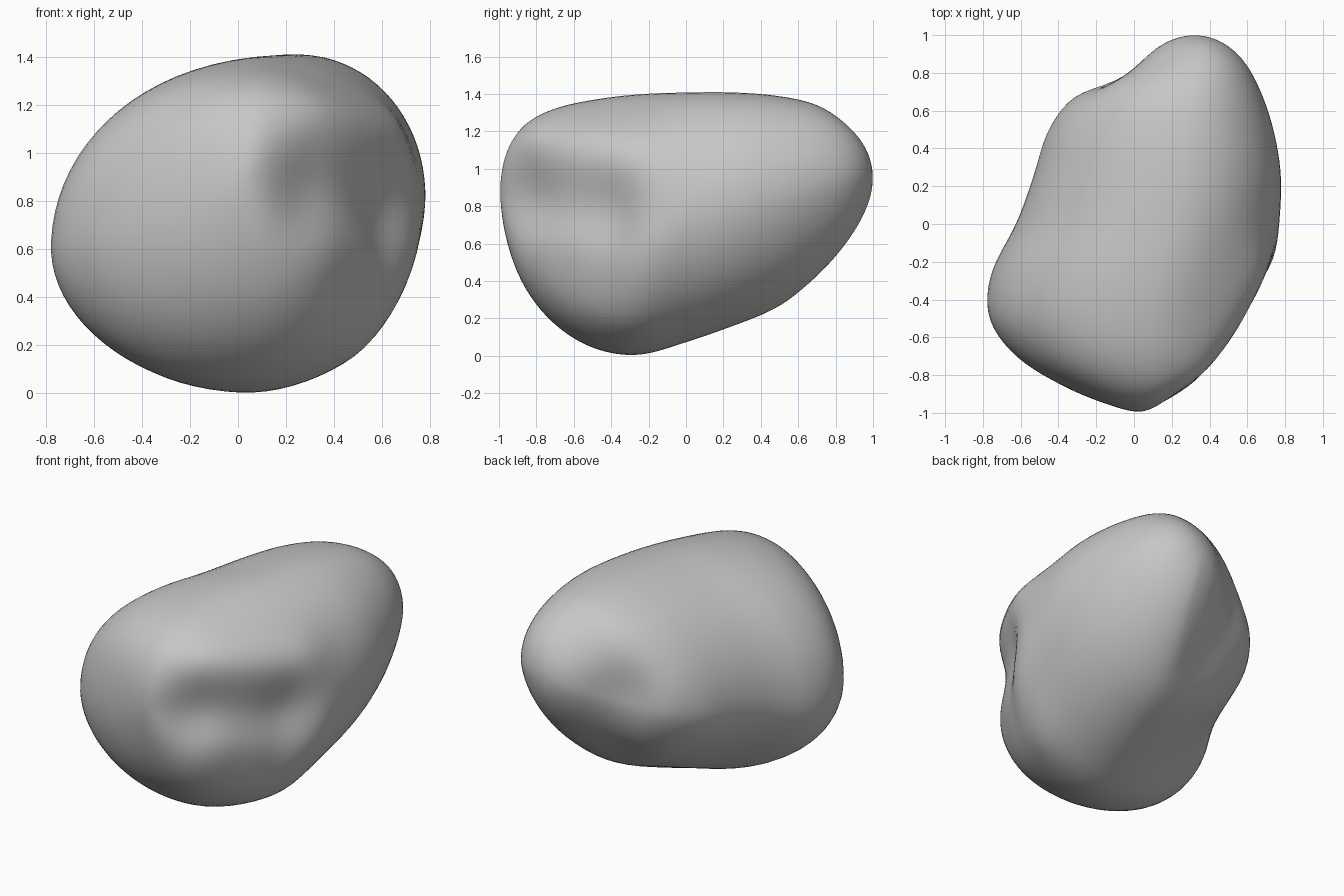
import bpy, bmesh
from math import sin, cos, pi, exp
from mathutils import Vector

cube = bpy.data.objects.get("Cube")
if cube:
    bpy.data.objects.remove(cube, do_unlink=True)

# Outline of the boulder at even angles from front tip to back tip:
# top height, bottom height, low-x side, high-x side
OUTLINE = [
    (.88, .88, .04, .04),
    (1.08, .63, -.11, .18),
    (1.23, .37, -.36, .35),
    (1.32, .17, -.62, .51),
    (1.37, .04, -.77, .64),
    (1.40, .0, -.76, .73),
    (1.41, .07, -.63, .77),
    (1.41, .16, -.53, .78),
    (1.39, .26, -.43, .74),
    (1.34, .41, -.27, .67),
    (1.23, .61, .0, .58),
    (1.10, .79, .17, .46),
    (.95, .95, .32, .32),
]

# Grooves worn into the surface, and ridges with negative depth:
# start, end, depth, radius
WEAR = [
    ((.31, -.80, .86), (.62, -.43, .76), .12, .21),    # front groove
    ((.35, -.75, 1.10), (.62, -.30, 1.05), -.055, .2),  # shoulder above it
    ((.48, -.62, .48), (.56, -.48, .45), .04, .19),    # hollow below it
    ((.66, -.22, .60), (.52, -.28, .22), -.025, .18),  # side ridge
    ((-.08, .74, .88), (.06, .64, .52), .07, .19),     # back groove
    ((-.38, .48, .72), (-.32, .58, .80), -.025, .20),  # back ridge
    ((-.50, .05, .25), (-.46, .05, .25), .04, .28),    # low flank
]

RINGS, SIDES = 64, 80


def swapped(row):
    """Continue the outline past a tip, where opposite sides trade places."""
    top, bottom, low, high = row
    return bottom, top, high, low


ROWS = [swapped(OUTLINE[1])] + OUTLINE + [swapped(OUTLINE[-2])]


def outline_at(t):
    """Smooth curve through the outline rows, t from 0 to 1."""
    s = t * (len(OUTLINE) - 1)
    i = min(int(s), len(OUTLINE) - 2)
    u = s - i
    result = []
    for a, b, c, d in zip(*ROWS[i:i + 4]):
        result.append(b + u / 2 * (c - a + u * (2 * a - 5 * b + 4 * c - d
                                                + u * (3 * (b - c) + d - a))))
    return result


def ring_point(t, angle):
    """Point on a cross-section joined from four elliptical quarters."""
    top, bottom, low, high = outline_at(t)
    c, s = cos(angle), sin(angle)
    mid_x = low + (high - low) * (.6 if s > 0 else .54)
    mid_z = bottom + (top - bottom) * (.49 + .08 * t if c > 0 else .43)
    # The underside is full at the front and flattens toward the back
    power = 1 if s > 0 else (.8 + .5 * t if c > 0 else 1 + .1 * t)
    x = mid_x + ((high if c > 0 else low) - mid_x) * abs(c) ** power
    z = mid_z + ((top if s > 0 else bottom) - mid_z) * abs(s) ** power
    return Vector((x, -cos(pi * t), z))


def worn(p):
    """Push a point inward at grooves and outward at ridges."""
    shift = Vector()
    for start, end, depth, radius in WEAR:
        start, along = Vector(start), Vector(end) - Vector(start)
        share = (p - start).dot(along) / along.length_squared
        centre = start + along * max(0, min(1, share))
        inward = (Vector((.05, centre.y * .4, .7)) - centre).normalized()
        shift += inward * depth * exp(-((p - centre).length / radius) ** 2)
    return p + shift


# Loft the boulder from front tip to back tip
bm = bmesh.new()
front_tip = bm.verts.new((.04, -1, .88))
back_tip = bm.verts.new((.32, 1, .95))
rings = []
for i in range(1, RINGS):
    rings.append([bm.verts.new(worn(ring_point(i / RINGS, 2 * pi * (j + .5) / SIDES)))
                  for j in range(SIDES)])
for j in range(SIDES):
    k = (j + 1) % SIDES
    bm.faces.new((front_tip, rings[0][j], rings[0][k]))
    bm.faces.new((back_tip, rings[-1][k], rings[-1][j]))
    for a, b in zip(rings, rings[1:]):
        bm.faces.new((a[j], b[j], b[k], a[k]))
bmesh.ops.recalc_face_normals(bm, faces=bm.faces)
for face in bm.faces:
    face.smooth = True
mesh = bpy.data.meshes.new("boulder")
bm.to_mesh(mesh)
bm.free()

boulder = bpy.data.objects.new("boulder", mesh)
bpy.context.collection.objects.link(boulder)
soften = boulder.modifiers.new("soften", 'SMOOTH')
soften.factor, soften.iterations = .5, 8

# Plain stone colour
stone = bpy.data.materials.new("grey stone")
stone.use_nodes = True
colour = (.57, .57, .57, 1)
stone.diffuse_color = colour
stone.node_tree.nodes["Principled BSDF"].inputs["Base Color"].default_value = colour
mesh.materials.append(stone)
